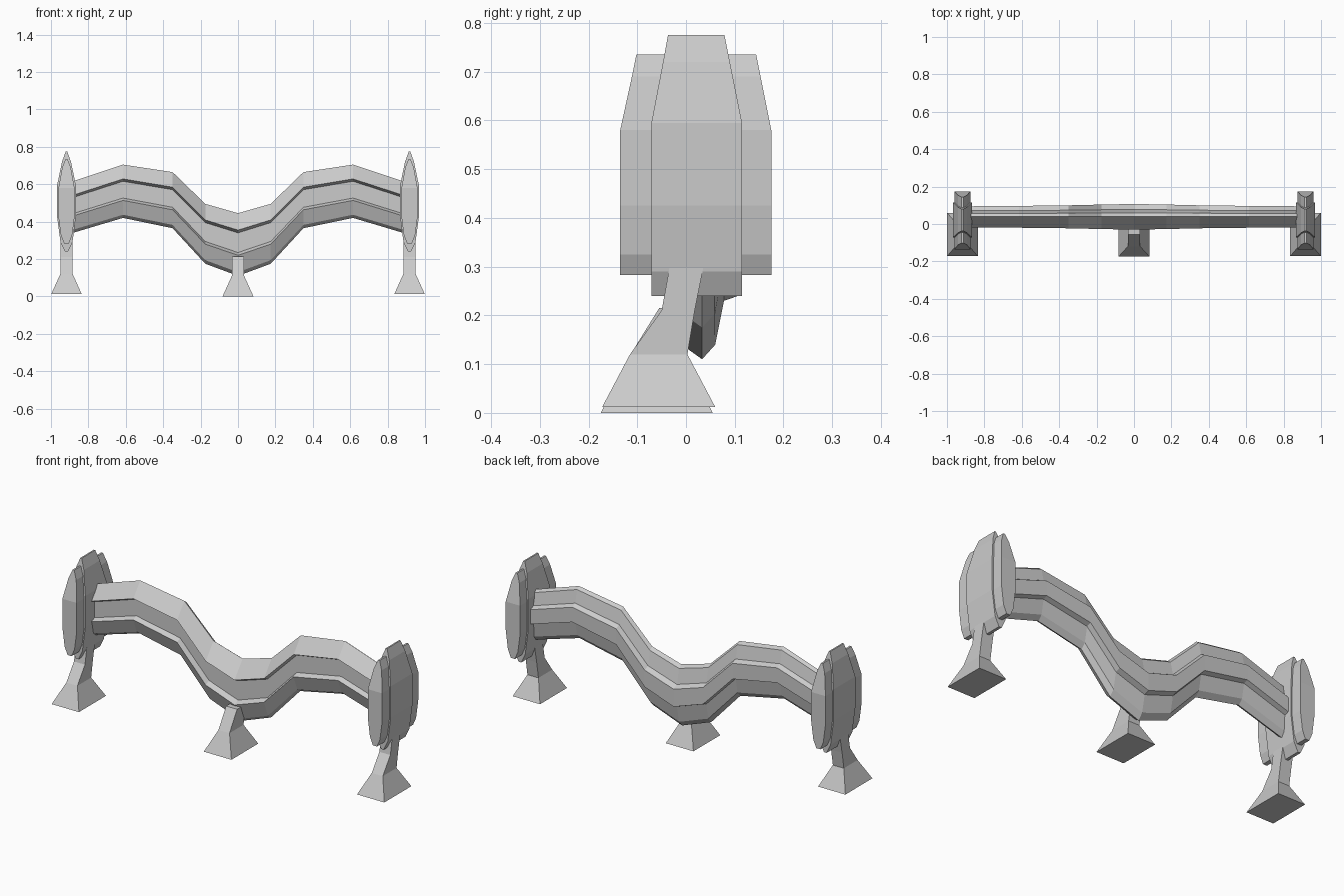
import bpy, bmesh


def loft(name, rings):
    """Skin a list of matching point rings and cap both ends."""
    bm = bmesh.new()
    loops = [[bm.verts.new(p) for p in ring] for ring in rings]
    n = len(rings[0])
    for a, b in zip(loops, loops[1:]):
        for i in range(n):
            j = (i + 1) % n
            bm.faces.new((a[i], a[j], b[j], b[i]))
    bm.faces.new(loops[0])
    bm.faces.new(loops[-1])
    bmesh.ops.recalc_face_normals(bm, faces=bm.faces)
    mesh = bpy.data.meshes.new(name)
    bm.to_mesh(mesh)
    bm.free()
    obj = bpy.data.objects.new(name, mesh)
    bpy.context.collection.objects.link(obj)
    return obj


def stack(name, cx, levels):
    """Stack rectangles given as (z, half width in x, y front, y back)."""
    return loft(name, [[(cx - h, y0, z), (cx + h, y0, z), (cx + h, y1, z), (cx - h, y1, z)]
                       for z, h, y0, y1 in levels])


# Wavy rail: corrugated section at the middle (y, z), scaled along the path
SECTION = [(0.033, 0.11), (0.06, 0.14), (0.078, 0.23), (0.107, 0.24),
           (0.107, 0.335), (0.078, 0.35), (0.06, 0.43), (0.04, 0.445),
           (-0.03, 0.355), (0.0, 0.34), (0.0, 0.235), (-0.03, 0.22), (0.005, 0.13)]
HALF_PATH = [(0.0, 0.11, 0.445), (0.175, 0.175, 0.495), (0.35, 0.365, 0.665),
             (0.615, 0.42, 0.705), (0.89, 0.338, 0.613)]  # x, bottom, top
path = [(-x, b, t) for x, b, t in reversed(HALF_PATH[1:])] + HALF_PATH
rings = []
for x, bottom, top in path:
    s = (top - bottom) / 0.335
    rings.append([(x, 0.038 + (y - 0.038) * s, bottom + (z - 0.11) * s) for y, z in SECTION])
loft("wavy_rail", rings)

# Middle leg with flared foot
stack("middle_leg", 0, [(0, 0.083, -0.175, 0.055), (0.11, 0.033, -0.12, 0.0),
                        (0.215, 0.033, -0.055, 0.02)])

for side, cx in (("left", -0.917), ("right", 0.917)):
    # End leg, leaning back up into the end plate
    stack(side + "_leg", cx, [(0.012, 0.082, -0.172, 0.06), (0.12, 0.033, -0.115, 0.003),
                              (0.21, 0.033, -0.05, 0.018), (0.32, 0.033, -0.03, 0.04)])
    # Wide thin end plate
    stack(side + "_wide_plate", cx, [(0.283, 0.012, -0.135, 0.175), (0.325, 0.03, -0.135, 0.175),
                                     (0.425, 0.043, -0.135, 0.175), (0.58, 0.043, -0.135, 0.175),
                                     (0.69, 0.023, -0.111, 0.153), (0.735, 0.005, -0.102, 0.144)])
    # Narrow thick end plate
    stack(side + "_narrow_plate", cx, [(0.24, 0.008, -0.071, 0.115), (0.29, 0.032, -0.071, 0.115),
                                       (0.425, 0.05, -0.071, 0.115), (0.595, 0.05, -0.071, 0.115),
                                       (0.72, 0.024, -0.047, 0.09), (0.775, 0.004, -0.037, 0.079)])
